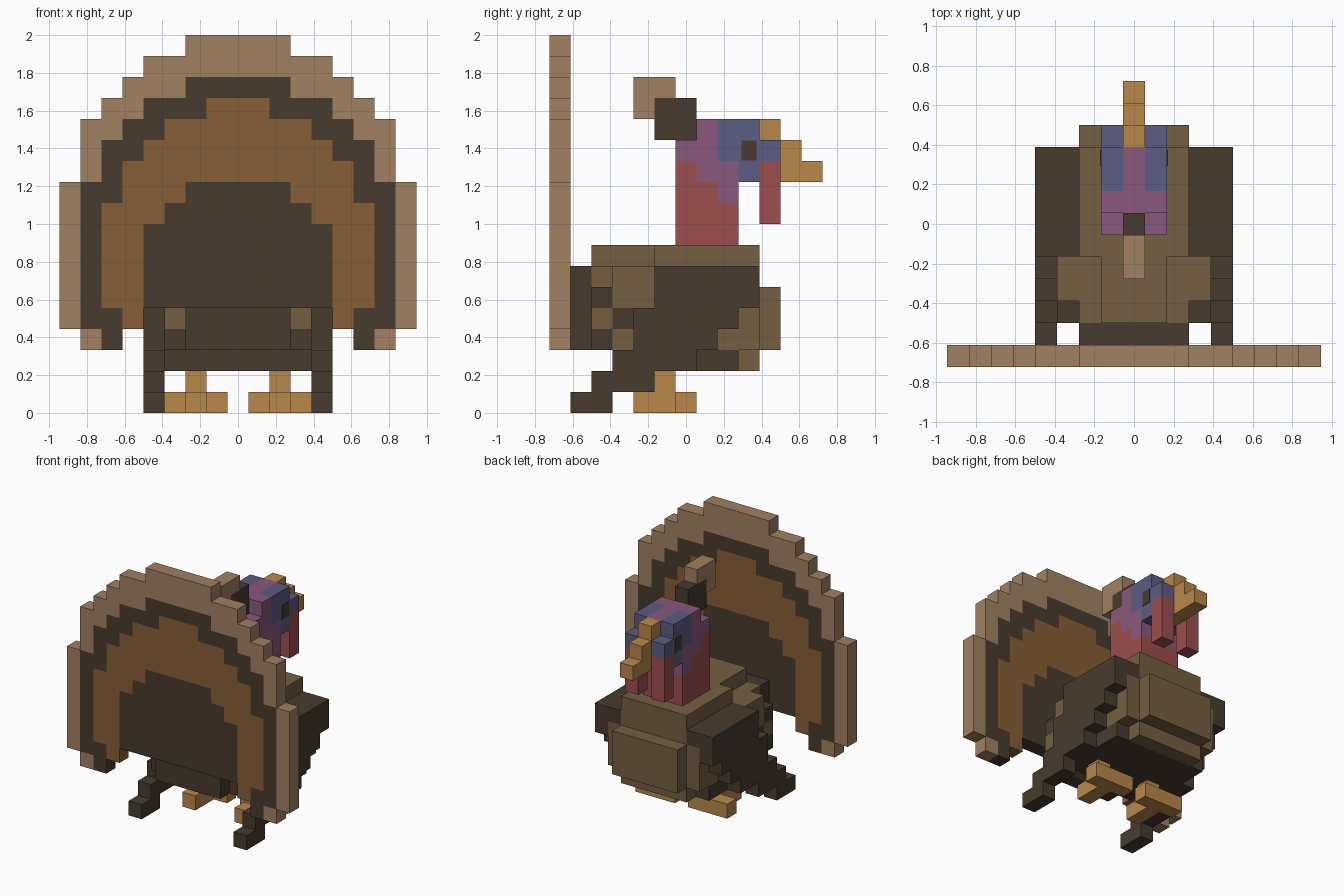
import bpy, bmesh
from mathutils import Vector

if "Cube" in bpy.data.objects:
    bpy.data.objects.remove(bpy.data.objects["Cube"], do_unlink=True)

CELL = 1 / 9


def linear(c):
    c /= 255
    return c / 12.92 if c <= 0.04045 else ((c + 0.055) / 1.055) ** 2.4


def material(name, r, g, b):
    m = bpy.data.materials.new(name)
    col = (linear(r), linear(g), linear(b), 1)
    m.diffuse_color = col
    m.use_nodes = True
    bsdf = m.node_tree.nodes["Principled BSDF"]
    bsdf.inputs["Base Color"].default_value = col
    bsdf.inputs["Roughness"].default_value = 0.9
    return m


TAN = material("tan feather", 160, 129, 97)
DARK = material("dark feather", 72, 59, 46)
RUST = material("rust feather", 134, 94, 53)
BROWN = material("body brown", 117, 95, 66)
HORN = material("beak orange", 184, 136, 74)
RED = material("wattle red", 157, 78, 78)
PURPLE = material("neck purple", 138, 89, 124)
BLUE = material("face blue", 92, 92, 131)

cells = {}


def fill(part, mat, x, y, z):
    """Fill inclusive block ranges, mirrored across x = 0."""
    for i in range(x[0], x[1] + 1):
        for j in range(y[0], y[1] + 1):
            for k in range(z[0], z[1] + 1):
                cells[(i, j, k)] = cells[(-i, j, k)] = (part, mat)


# Tail fan: nested bands, each a row of column heights from the middle out
bottom = [5, 5, 5, 5, 5, 4, 3, 3, 4]
bands = [(TAN, [18, 18, 18, 17, 17, 16, 15, 14, 11]),
         (DARK, [16, 16, 16, 15, 15, 14, 13, 11]),
         (RUST, [15, 15, 14, 14, 13, 12, 10]),
         (DARK, [11, 11, 11, 10, 9])]
for mat, tops in bands:
    for x, top in enumerate(tops):
        fill("tail_fan", mat, (x, x), (-6, -6), (bottom[x], top - 1))
fill("tail_fan", DARK, (6, 6), (-6, -6), (3, 4))
fill("tail_fan", TAN, (7, 7), (-6, -6), (3, 3))

# Body, back, breast and tail base
fill("body", BROWN, (0, 3), (-4, 3), (3, 5))
fill("body", BROWN, (0, 2), (-4, 3), (6, 6))
fill("body", BROWN, (3, 3), (-3, -2), (6, 6))
fill("body", BROWN, (0, 2), (-1, 3), (7, 7))
fill("body", BROWN, (0, 1), (-4, -2), (7, 7))
fill("body", DARK, (0, 3), (-2, 2), (2, 2))
fill("body", BROWN, (0, 2), (3, 3), (2, 2))
fill("body", BROWN, (0, 2), (4, 4), (3, 5))
for y, z in [(-4, 5), (-4, 3), (-3, 4)]:
    fill("body", DARK, (3, 3), (y, y), (z, z))
fill("tail_base", DARK, (0, 2), (-5, -5), (3, 6))

# Drooping wings, stepped row by row from the tip up
wing_rows = [(-5, -4), (-4, -2), (-3, 0), (-2, 1), (-2, 2), (-1, 3), (-1, 3)]
for z, span in enumerate(wing_rows):
    fill("wings", DARK, (4, 4), span, (z, z))
fill("wings", DARK, (3, 3), (-1, 3), (6, 6))

# Legs and feet
fill("legs", HORN, (2, 2), (-1, -1), (1, 1))
fill("legs", HORN, (2, 2), (-2, 0), (0, 0))
fill("legs", HORN, (1, 3), (0, 0), (0, 0))

# Neck with ragged colour edge
fill("neck", RED, (0, 1), (0, 2), (8, 11))
fill("neck", PURPLE, (0, 1), (1, 1), (11, 11))
fill("neck", PURPLE, (0, 1), (2, 2), (10, 11))

# Head
fill("head", PURPLE, (0, 1), (0, 1), (12, 12))
fill("head", PURPLE, (0, 1), (1, 1), (13, 13))
fill("head", BLUE, (0, 1), (2, 4), (12, 12))
fill("head", BLUE, (0, 1), (3, 3), (11, 11))
fill("head", BLUE, (1, 1), (2, 3), (13, 13))
fill("head", PURPLE, (0, 0), (2, 3), (13, 13))

# Wattles, beak and crest
fill("wattles", RED, (1, 1), (4, 4), (9, 11))
fill("beak", HORN, (0, 0), (4, 4), (11, 13))
fill("beak", HORN, (0, 0), (5, 5), (11, 12))
fill("beak", HORN, (0, 0), (6, 6), (11, 11))
fill("crest", DARK, (0, 0), (-1, 0), (13, 14))
fill("crest", TAN, (0, 0), (-2, -1), (15, 15))
fill("crest", TAN, (0, 0), (-2, -2), (14, 14))


def build(part):
    """Make one object from the exposed faces of a part's blocks."""
    bm = bmesh.new()
    mats = []
    for cell, (owner, mat) in cells.items():
        if owner != part:
            continue
        if mat not in mats:
            mats.append(mat)
        centre = Vector(cell) + Vector((0, 0, 0.5))
        for axis in range(3):
            for sign in (-1, 1):
                n = Vector((0, 0, 0))
                n[axis] = sign
                if tuple(int(a + b) for a, b in zip(cell, n)) in cells:
                    continue
                u = Vector((0, 0, 0))
                u[(axis + 1) % 3] = 0.5
                v = n.cross(u)
                mid = centre + n / 2
                corners = (mid - u - v, mid + u - v, mid + u + v, mid - u + v)
                f = bm.faces.new([bm.verts.new(p * CELL) for p in corners])
                f.material_index = mats.index(mat)
    bmesh.ops.remove_doubles(bm, verts=bm.verts, dist=0.001)
    bmesh.ops.dissolve_limit(bm, angle_limit=0.01, verts=bm.verts, edges=bm.edges,
                             delimit={"MATERIAL"})
    mesh = bpy.data.meshes.new(part)
    bm.to_mesh(mesh)
    bm.free()
    for m in mats:
        mesh.materials.append(m)
    bpy.context.collection.objects.link(bpy.data.objects.new(part, mesh))


for part in dict.fromkeys(owner for owner, mat in cells.values()):
    build(part)

# Eyes: thin dark plates on both sides of the head
for side, name in ((1, "left_eye"), (-1, "right_eye")):
    bpy.ops.mesh.primitive_cube_add(size=1, location=(side * 1.5 * CELL, 3 * CELL, 12.5 * CELL))
    eye = bpy.context.object
    eye.name = name
    eye.scale = (0.008, 0.08, 0.108)
    eye.data.materials.append(DARK)
